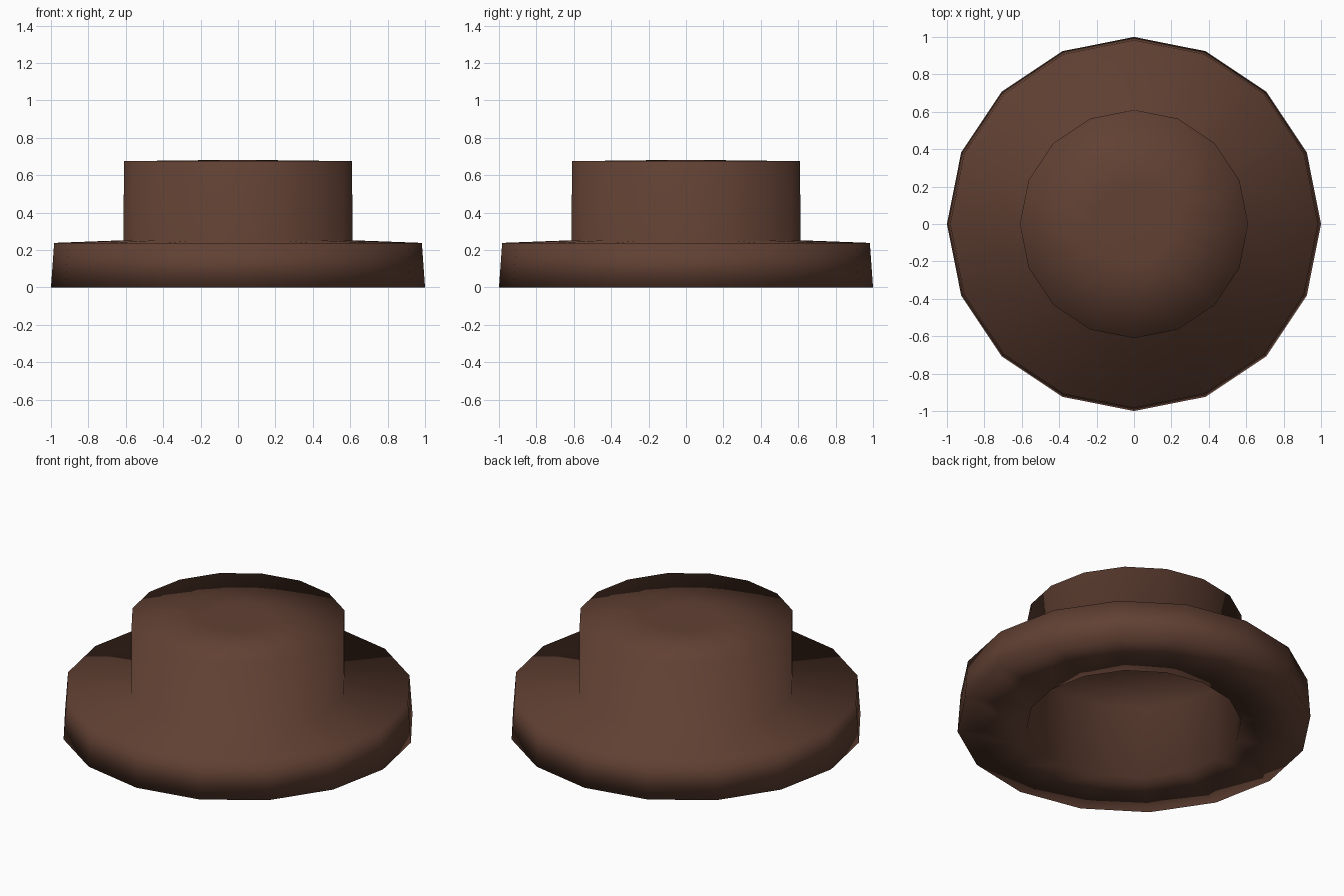
import bpy, bmesh, math

if "Cube" in bpy.data.objects:
    bpy.data.objects.remove(bpy.data.objects["Cube"])

SIDES = 16

felt = bpy.data.materials.new("brown_felt")
felt.diffuse_color = (0.12, 0.052, 0.033, 1)
felt.use_nodes = True
felt.node_tree.nodes["Principled BSDF"].inputs["Base Color"].default_value = felt.diffuse_color


def lathe(name, profile):
    """Revolve (radius, z) points about z; radius 0 closes to a single point."""
    bm = bmesh.new()
    rings = []
    for r, z in profile:
        if r == 0:
            rings.append([bm.verts.new((0, 0, z))] * SIDES)
        else:
            rings.append([bm.verts.new((r * math.cos(2 * math.pi * i / SIDES),
                                        r * math.sin(2 * math.pi * i / SIDES), z))
                          for i in range(SIDES)])
    for a, b in zip(rings, rings[1:]):
        for i in range(SIDES):
            j = (i + 1) % SIDES
            corners = list(dict.fromkeys((a[i], a[j], b[j], b[i])))
            bm.faces.new(corners)
    bmesh.ops.recalc_face_normals(bm, faces=bm.faces)
    for f in bm.faces:
        f.smooth = True
    me = bpy.data.meshes.new(name)
    bm.to_mesh(me)
    bm.free()
    me.materials.append(felt)
    ob = bpy.data.objects.new(name, me)
    bpy.context.collection.objects.link(ob)
    return ob


# Hat: inner lining, thick brim, crown wall and faintly domed top
lathe("hat", [
    (0, 0.455), (0.6, 0.45), (0.607, 0.0),
    (1.0, 0.0), (0.983, 0.238),
    (0.612, 0.252), (0.61, 0.675),
    (0.2, 0.68), (0, 0.68),
])
